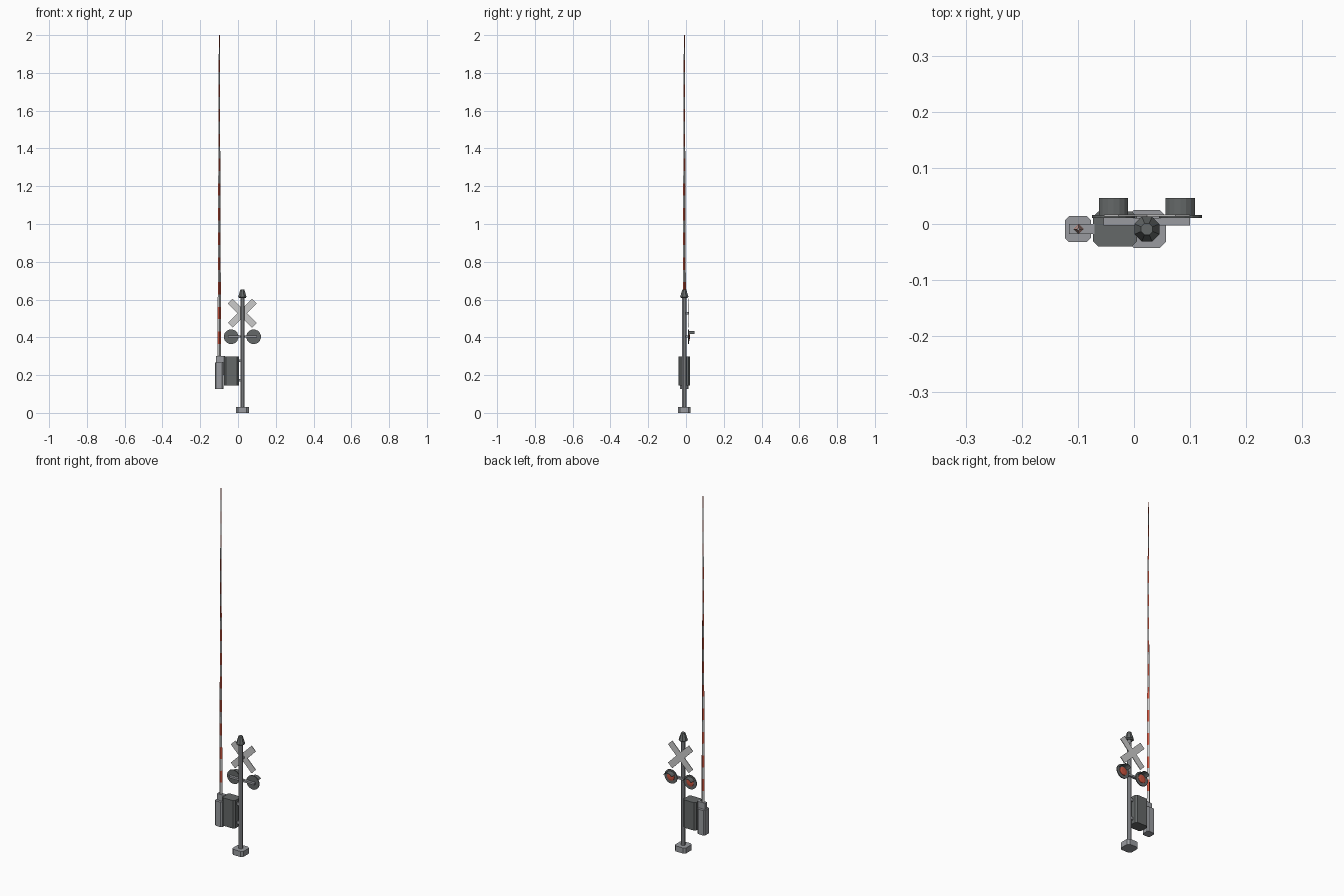
import bpy, bmesh, math
from mathutils import Matrix, Vector

if "Cube" in bpy.data.objects:
    bpy.data.objects.remove(bpy.data.objects["Cube"])

PX, PY = 0.023, -0.009      # pole axis
AX = -0.099                 # gate arm axis


def material(name, rgb):
    m = bpy.data.materials.new(name)
    m.diffuse_color = (*rgb, 1)
    m.use_nodes = True
    m.node_tree.nodes["Principled BSDF"].inputs["Base Color"].default_value = m.diffuse_color
    return m


DARK = material("dark_grey", (0.13, 0.14, 0.14))
GREY = material("mid_grey", (0.32, 0.33, 0.35))
LIGHT = material("light_grey", (0.6, 0.6, 0.6))
RED = material("red", (0.6, 0.09, 0.05))


def finish(name, bm, *mats):
    bmesh.ops.recalc_face_normals(bm, faces=bm.faces)
    me = bpy.data.meshes.new(name)
    bm.to_mesh(me)
    bm.free()
    ob = bpy.data.objects.new(name, me)
    bpy.context.collection.objects.link(ob)
    for m in mats:
        me.materials.append(m)
    return ob


def box(name, x, y, z, mat, chamfer=0, turn=0):
    """Box from (min, max) ranges, optional chamfered uprights, turned about y."""
    bm = bmesh.new()
    bmesh.ops.create_cube(bm, size=1)
    size = [r[1] - r[0] for r in (x, y, z)]
    bmesh.ops.scale(bm, vec=size, verts=bm.verts)
    if chamfer:
        ups = [e for e in bm.edges if abs(e.verts[0].co.z - e.verts[1].co.z) > 1e-5]
        bmesh.ops.bevel(bm, geom=ups, offset=chamfer, segments=1, affect='EDGES')
    bmesh.ops.rotate(bm, matrix=Matrix.Rotation(turn, 3, 'Y'), verts=bm.verts)
    bmesh.ops.translate(bm, vec=[sum(r) / 2 for r in (x, y, z)], verts=bm.verts)
    return finish(name, bm, mat)


def lathe(name, loc, profile, sides, mat, axis='Z', phase=0.5):
    """Capped stack of rings (radius, height) about the z axis or the y axis."""
    bm = bmesh.new()
    rings = []
    for r, h in profile:
        ring = []
        for i in range(sides):
            a = 2 * math.pi * (i + phase) / sides
            u, v = r * math.cos(a), r * math.sin(a)
            p = Vector((u, v, h)) if axis == 'Z' else Vector((u, h, v))
            ring.append(bm.verts.new(p + Vector(loc)))
        rings.append(ring)
    for a, b in zip(rings, rings[1:]):
        for i in range(sides):
            j = (i + 1) % sides
            bm.faces.new((a[i], a[j], b[j], b[i]))
    bm.faces.new(rings[0])
    bm.faces.new(rings[-1])
    return finish(name, bm, mat)


# Pole, foot and cap
box("base", (PX - 0.034, PX + 0.034), (PY - 0.034, PY + 0.034), (0, 0.031), GREY, 0.011)
lathe("pole", (PX, PY, 0), [(0.012, 0.03), (0.012, 0.62)], 8, GREY)
lathe("pole_cap", (PX, PY, 0), [(0.018, 0.608), (0.024, 0.614), (0.013, 0.648), (0.011, 0.654)], 8, DARK)

# Crossed warning boards
for side, s in (("left", -1), ("right", 1)):
    box("crossboard_" + side, (PX - 0.09, PX + 0.09), (0.013, 0.0165),
        (0.528 - 0.018, 0.528 + 0.018), LIGHT, turn=s * math.pi / 4)
box("crossboard_bracket", (PX - 0.007, PX + 0.007), (PY, 0.013), (0.522, 0.534), GREY)

# Signal lamps on a cross bar
LZ = 0.403
box("lamp_bar", (PX - 0.077, PX + 0.077), (-0.003, 0.011), (LZ - 0.005, LZ + 0.006), GREY)
for side, s in (("left", -1), ("right", 1)):
    lx = PX + s * 0.0595
    lathe("lamp_disc_" + side, (lx, 0, LZ), [(0.039, 0.011), (0.039, 0.016)], 16, DARK, 'Y')
    lathe("lamp_lens_" + side, (lx, 0, LZ), [(0.023, 0.015), (0.022, 0.018), (0.012, 0.02)], 16, RED, 'Y')
    # Hood: curved strip with thickness above the lens
    bm = bmesh.new()
    rows = []
    for i in range(7):
        a = math.radians(-60 + 20 * i)
        rows.append([bm.verts.new((lx + r * math.sin(a), y, LZ + r * math.cos(a)))
                     for r, y in ((0.03, 0.015), (0.03, 0.046), (0.0275, 0.046), (0.0275, 0.015))])
    for a, b in zip(rows, rows[1:]):
        for k in range(4):
            bm.faces.new((a[k], a[(k + 1) % 4], b[(k + 1) % 4], b[k]))
    bm.faces.new(rows[0])
    bm.faces.new(rows[-1])
    finish("lamp_hood_" + side, bm, DARK)

# Gate motor housing clamped to the pole
box("motor_housing", (-0.073, 0.005), (PY - 0.031, PY + 0.031), (0.144, 0.299), DARK, 0.009)
for n, z in (("lower", 0.172), ("upper", 0.276)):
    box("housing_clamp_" + n, (0.0, PX), (PY - 0.009, PY + 0.009), (z - 0.007, z + 0.007), GREY)

# Counterweight and arm holder
box("counterweight", (-0.123, -0.077), (PY - 0.023, PY + 0.023), (0.127, 0.266), GREY, 0.007)
box("arm_holder", (-0.116, -0.07), (PY - 0.009, PY + 0.009), (0.2, 0.301), GREY)

# Tapered striped arm with a diamond section
N, Z0, Z1 = 26, 0.3, 2.0
arm = lathe("gate_arm", (AX, PY, 0),
            [(0.0095 - 0.007 * i / N, Z0 + (Z1 - Z0) * i / N) for i in range(N + 1)],
            4, LIGHT, phase=0)
arm.data.materials.append(RED)
for p in arm.data.polygons:
    p.material_index = int((p.center.z - Z0) / (Z1 - Z0) * N) % 2
